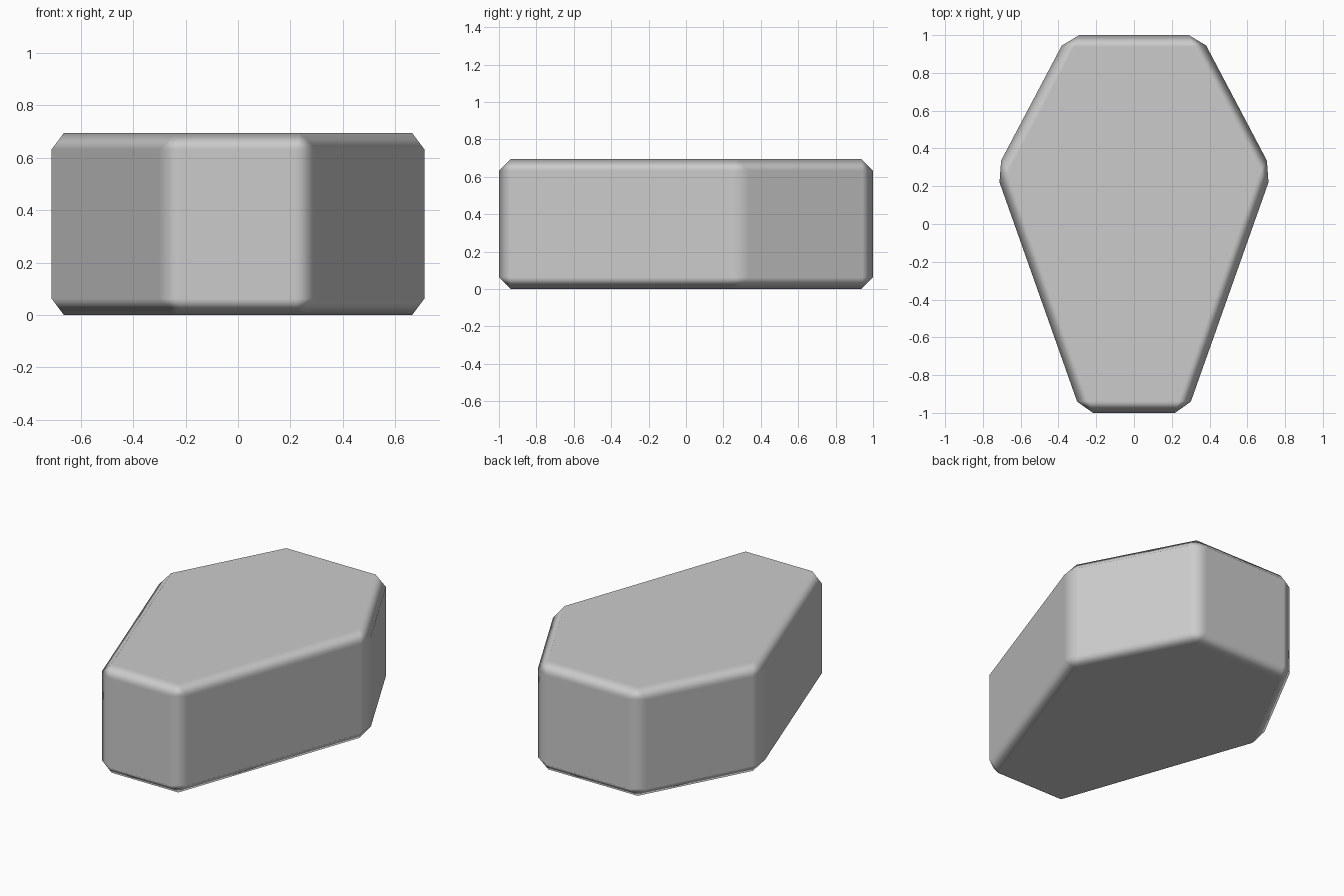
import bpy
import bmesh

cube = bpy.data.objects.get("Cube")
if cube:
    bpy.data.objects.remove(cube, do_unlink=True)

HEIGHT = 0.695

# Plain grey finish
grey = bpy.data.materials.new("plain_grey")
grey.use_nodes = True
colour = (0.6, 0.6, 0.6, 1)
grey.diffuse_color = colour
grey.node_tree.nodes["Principled BSDF"].inputs["Base Color"].default_value = colour

# Six-sided outline, wide at the shoulders and narrow at the foot
half = [(0.28, -1), (0.733, 0.28), (0.353, 1)]
outline = half + [(-x, y) for x, y in reversed(half)]

bm = bmesh.new()
base = bm.faces.new([bm.verts.new((x, y, 0)) for x, y in outline])
ext = bmesh.ops.extrude_face_region(bm, geom=[base])
top_verts = [g for g in ext["geom"] if isinstance(g, bmesh.types.BMVert)]
bmesh.ops.translate(bm, verts=top_verts, vec=(0, 0, HEIGHT))
bmesh.ops.recalc_face_normals(bm, faces=bm.faces)
# Single chamfer round every edge
bmesh.ops.bevel(bm, geom=bm.edges[:], offset=0.063, offset_type='OFFSET',
                segments=1, profile=0.5, affect='EDGES')
bmesh.ops.recalc_face_normals(bm, faces=bm.faces)

mesh = bpy.data.meshes.new("casket_body")
bm.to_mesh(mesh)
bm.free()
mesh.materials.append(grey)
body = bpy.data.objects.new("casket_body", mesh)
bpy.context.collection.objects.link(body)

# Soft chamfers between flat panels
mesh.shade_smooth()
normals = body.modifiers.new("soft_chamfers", 'WEIGHTED_NORMAL')
normals.weight = 100
normals.keep_sharp = False
